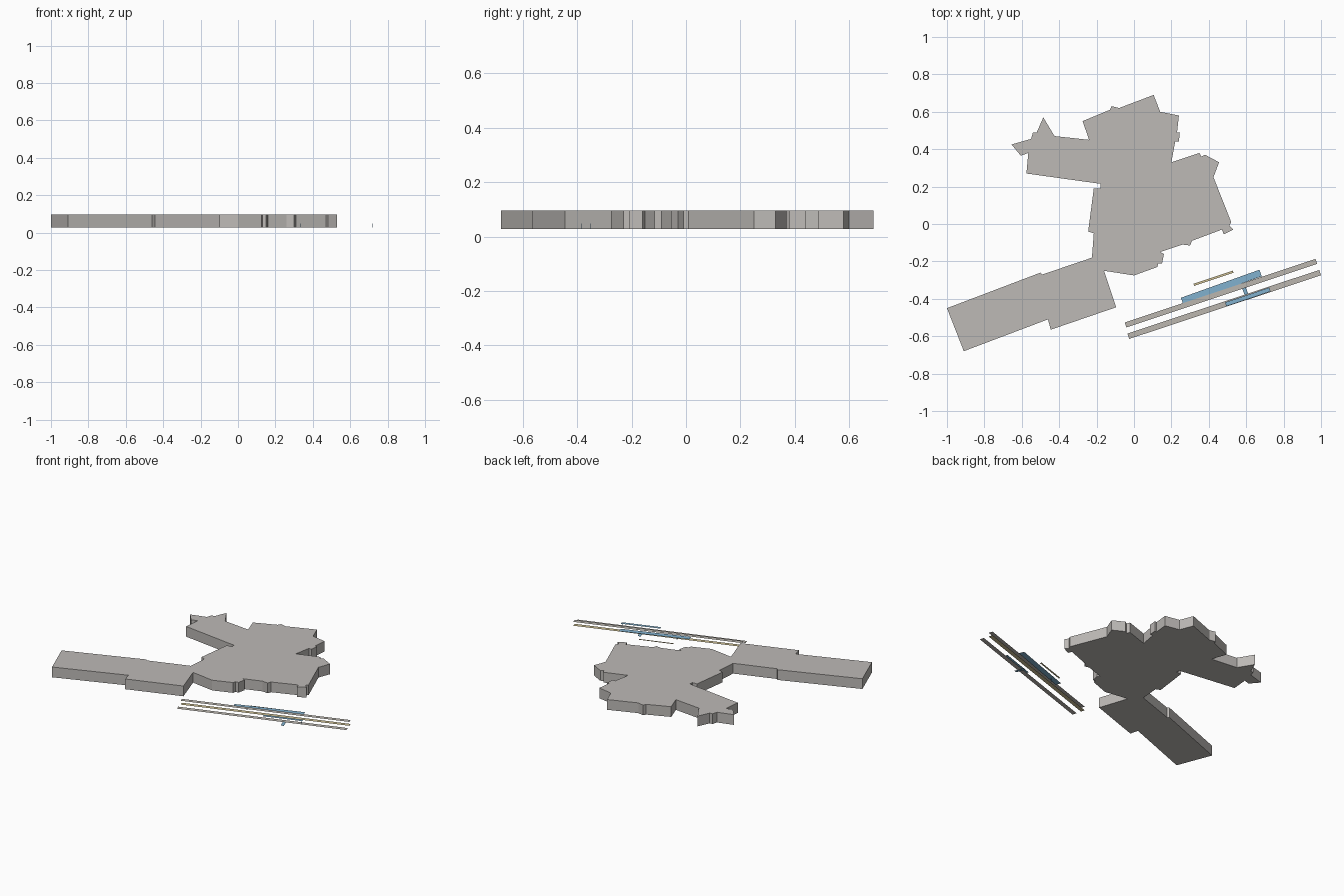
import bpy
import bmesh
from mathutils import Vector

if "Cube" in bpy.data.objects:
    bpy.data.objects.remove(bpy.data.objects["Cube"], do_unlink=True)


def make_material(name, red, green, blue):
    material = bpy.data.materials.new(name)
    material.use_nodes = True
    colour = (red, green, blue, 1)
    material.diffuse_color = colour
    material.node_tree.nodes["Principled BSDF"].inputs["Base Color"].default_value = colour
    return material


wall_grey = make_material("warm grey", 0.51, 0.49, 0.47)
paving_grey = make_material("paving grey", 0.5, 0.47, 0.43)
edge_yellow = make_material("pale yellow", 0.62, 0.53, 0.3)
roof_blue = make_material("soft blue", 0.22, 0.44, 0.62)


def flat_plate(name, corners, bottom, material, height=0):
    """Polygon in plan, optionally extruded upward into a prism."""
    mesh = bpy.data.meshes.new(name)
    bm = bmesh.new()
    face = bm.faces.new([bm.verts.new((x, y, bottom)) for x, y in corners])
    if height:
        result = bmesh.ops.extrude_face_region(bm, geom=[face], use_keep_orig=True)
        raised = [item for item in result["geom"] if isinstance(item, bmesh.types.BMVert)]
        bmesh.ops.translate(bm, verts=raised, vec=(0, 0, height))
        bmesh.ops.recalc_face_normals(bm, faces=bm.faces)
    else:
        bm.normal_update()
        if face.normal.z < 0:
            face.normal_flip()
    bm.to_mesh(mesh)
    bm.free()
    mesh.materials.append(material)
    part = bpy.data.objects.new(name, mesh)
    bpy.context.collection.objects.link(part)
    return part


def ribbon(name, start, end, width, level, material, height=0):
    """Straight strip laid along a centre line."""
    start, end = Vector(start), Vector(end)
    along = (end - start).normalized()
    side = Vector((-along.y, along.x)) * width / 2
    corners = [start - side, end - side, end + side, start + side]
    return flat_plate(name, corners, level, material, height)


# Building outline, section by section, in hundredths of a unit
north_block = [(-27.5, 55), (-13, 61), (-12, 63), (-8, 62), (10.5, 69), (14, 60),
               (24, 58), (23, 49), (24.5, 49), (24, 44), (22, 44), (20, 33)]
east_block = [(35, 38), (36, 36), (38, 37), (45.5, 33), (42.5, 25), (52, 1),
              (51, -1), (53, -3), (48, -5.5), (47, -3)]
south_front = [(31, -9), (30, -11.5), (26, -11), (14, -15), (16, -16), (15, -21),
               (13, -21), (12.5, -23), (0, -27.5), (-16, -25)]
long_wing = [(-9.5, -44.5), (-44.5, -56.5), (-46, -51), (-91, -68), (-100, -45),
             (-50, -26), (-49, -27), (-22.5, -18)]
west_side = [(-21.5, -5), (-24.5, -4), (-21.5, 19), (-18, 19), (-18, 21.5)]
west_arm = [(-57.5, 27), (-56.5, 38), (-60.5, 36.5), (-65.5, 42.5), (-55, 45.5),
            (-54, 49), (-52, 49), (-48.5, 57), (-42.5, 47), (-24, 45)]
outline = north_block + east_block + south_front + long_wing + west_side + west_arm
flat_plate("building", [(x / 100, y / 100) for x, y in outline], 0.027, wall_grey, 0.069)

# Long platforms: an upper deck with a strip below it, and a lower deck beside them
ground, deck = 0.027, 0.053
upper_start, upper_end = (-0.045, -0.54), (0.975, -0.2)
ribbon("upper_platform", upper_start, upper_end, 0.028, deck, paving_grey)
ribbon("strip_under_platform", upper_start, upper_end, 0.028, ground, edge_yellow)
ribbon("lower_platform", (-0.03, -0.6), (0.995, -0.26), 0.03, ground, paving_grey)
ribbon("short_strip", (0.32, -0.325), (0.53, -0.255), 0.012, ground, edge_yellow)

# Blue canopies with thin posts, and the crossing below
canopy = 0.048
ribbon("long_canopy", (0.257, -0.412), (0.677, -0.262), 0.037, canopy, roof_blue)
ribbon("short_canopy", (0.49, -0.43), (0.727, -0.35), 0.022, canopy, roof_blue)
ribbon("underpass", (0.587, -0.34), (0.61, -0.4), 0.02, 0, roof_blue)
for label, x, y in (("long", 0.335, -0.385), ("short", 0.72, -0.352)):
    ribbon(label + "_canopy_post", (x, y), (x + 0.003, y), 0.003, ground,
           roof_blue, canopy - ground)
